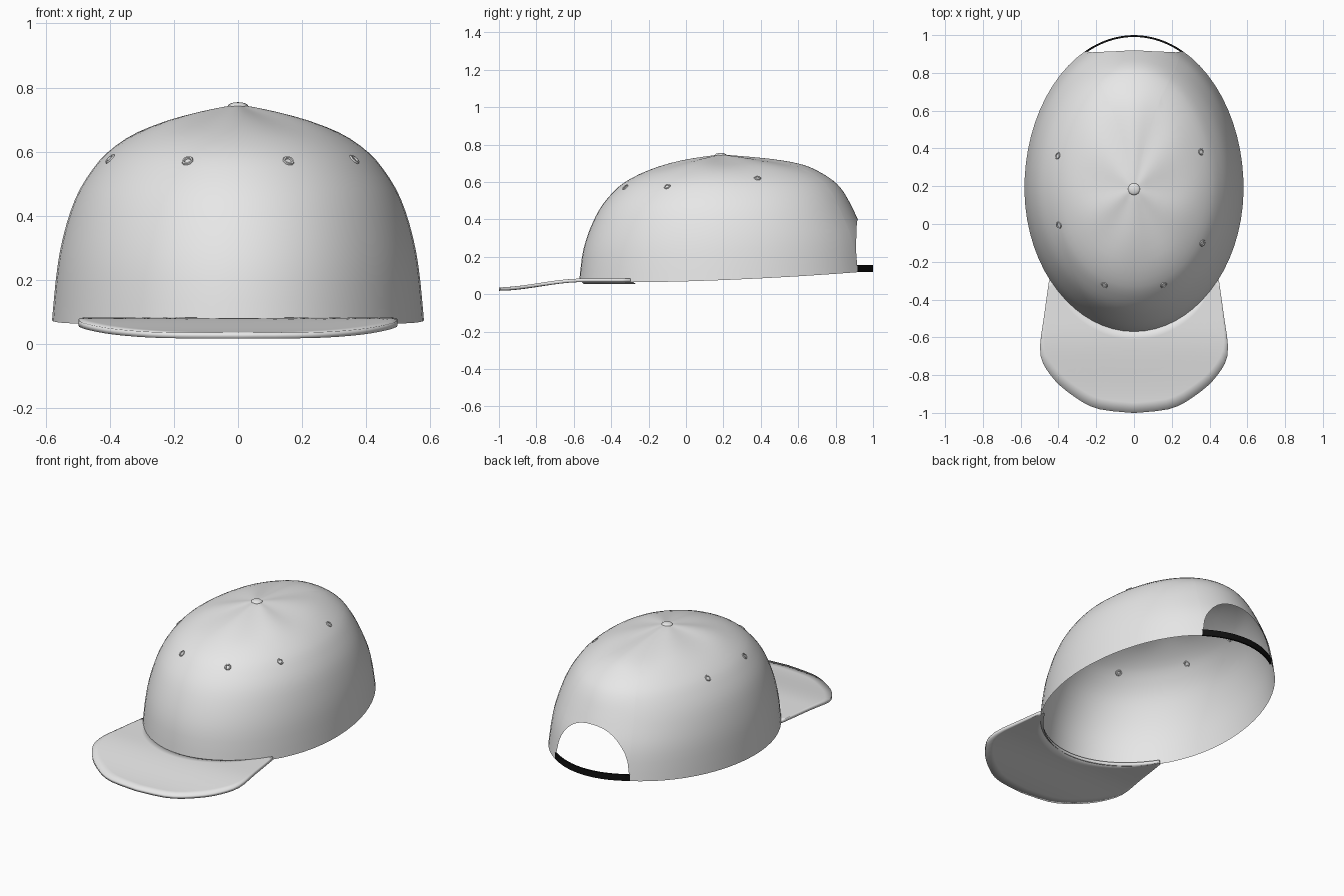
import bpy, bmesh, math
from mathutils import Vector
from mathutils.bvhtree import BVHTree

if "Cube" in bpy.data.objects:
    bpy.data.objects.remove(bpy.data.objects["Cube"])


def material(name, rgb):
    m = bpy.data.materials.new(name)
    m.use_nodes = True
    m.diffuse_color = (*rgb, 1)
    bsdf = next(n for n in m.node_tree.nodes if n.type == 'BSDF_PRINCIPLED')
    bsdf.inputs["Base Color"].default_value = (*rgb, 1)
    return m


FABRIC = material("light grey fabric", (0.8, 0.8, 0.8))
BLACK = material("black strap", (0.005, 0.005, 0.005))


def finish(obj, mat, angle=40):
    obj.data.materials.clear()
    obj.data.materials.append(mat)
    bpy.ops.object.select_all(action='DESELECT')
    obj.select_set(True)
    bpy.context.view_layer.objects.active = obj
    bpy.ops.object.shade_smooth_by_angle(angle=math.radians(angle))
    return obj


def loft(name, rings, mat, closed=False, cap=False):
    """Skin a list of equally long point rows."""
    bm = bmesh.new()
    rows = [[bm.verts.new(p) for p in r] for r in rings]
    n = len(rows[0])
    for lo, hi in zip(rows, rows[1:]):
        for i in range(n if closed else n - 1):
            k = (i + 1) % n
            bm.faces.new((lo[i], hi[i], hi[k], lo[k]))
    if cap:
        bm.faces.new(list(reversed(rows[-1])))
    mesh = bpy.data.meshes.new(name)
    bm.to_mesh(mesh)
    bm.free()
    obj = bpy.data.objects.new(name, mesh)
    bpy.context.collection.objects.link(obj)
    return finish(obj, mat)


def spline(points, s):
    """Smooth curve through points, s counted in points."""
    last = len(points) - 1
    i = min(int(s), last - 1)
    t = s - i
    p = [Vector(points[max(0, min(last, i + d))]) for d in (-1, 0, 1, 2)]
    return 0.5 * (2 * p[1] + (p[2] - p[0]) * t
                  + (2 * p[0] - 5 * p[1] + 4 * p[2] - p[3]) * t * t
                  + (3 * (p[1] - p[2]) + p[3] - p[0]) * t ** 3)


# Crown profile: height, half width, reach to front, reach to back
PROFILE = [(0.07, 0.58, 0.76, 0.81), (0.2, 0.568, 0.745, 0.79),
           (0.3, 0.553, 0.72, 0.765), (0.4, 0.527, 0.68, 0.725),
           (0.48, 0.495, 0.635, 0.69), (0.55, 0.45, 0.575, 0.65),
           (0.6, 0.405, 0.515, 0.605), (0.65, 0.335, 0.42, 0.53),
           (0.69, 0.25, 0.3, 0.43), (0.72, 0.14, 0.17, 0.26),
           (0.745, 0.02, 0.02, 0.02)]
TOP = len(PROFILE) - 1
CENTRE = 0.19
ARCH = 0.45       # half angle of the rear opening


def crown_point(a, s):
    """Angle a runs from the back; s climbs the profile."""
    z, hx, front, back = spline(PROFILE, s)
    c = math.cos(a)
    y = CENTRE + (back if c > 0 else front) * c
    rim = 0.06 + 0.026 * (y + 0.57) ** 2 + 0.018 * max(0, -c) ** 4
    z += (rim - 0.07) * max(0, 1 - (z - 0.07) / 0.4)
    if s > 7:     # slight seams between the panels
        z += 0.004 * math.cos(6 * a) * math.sin(math.pi * (s - 7) / (TOP - 7))
    return Vector((hx * math.sin(a), y, z))


# Crown with the arched opening at the back
angles = [ARCH * math.sin(math.pi * (i / 20 - 0.5)) for i in range(20)]
angles += [ARCH + (2 * math.pi - 2 * ARCH) * i / 56 for i in range(56)]


def start(a):
    return 2.9 * math.sqrt(max(0, 1 - abs(a / ARCH) ** 2.3)) if abs(a) < ARCH else 0


STEPS = 22
crown = loft("crown", [[crown_point(a, start(a) + (TOP - start(a)) * j / STEPS)
                        for a in angles] for j in range(STEPS + 1)],
             FABRIC, closed=True, cap=True)

# Hem tucked in under the front of the crown
hem_rings = [[], []]
for i in range(33):
    a = math.pi + 0.9 * (i / 16 - 1)
    p = crown_point(a, 0)
    hem_rings[1].append(p)
    hem_rings[0].append(Vector((p.x * 0.97, CENTRE + (p.y - CENTRE) * 0.97, 0.055)))
loft("front_hem", hem_rings, FABRIC)

# Brim between the crown rim and its outer edge
EDGE = [(0, -1), (0.2, -0.975), (0.34, -0.895), (0.44, -0.8),
        (0.497, -0.68), (0.475, -0.48), (0.45, -0.3)]


def brim_point(u, v):
    w = abs(u)
    side = -1 if u < 0 else 1
    outer = spline(EDGE, w * (len(EDGE) - 1))
    inner = Vector((0.565 * math.sin(0.87 * w), CENTRE - 0.745 * math.cos(0.87 * w)))
    x, y = inner.lerp(outer, v)
    t = max(0, min(1, (y + 1) / 0.45))
    z = 0.018 + 0.047 * t * t * (3 - 2 * t) + 0.012 * x * x * (1 - t)
    return Vector((side * x, y, z))


brim = loft("brim", [[brim_point(i / 20 - 1, j / 8) for i in range(41)]
                     for j in range(8, -1, -1)], FABRIC)
thick = brim.modifiers.new("thickness", 'SOLIDIFY')
thick.thickness = 0.018
thick.offset = -1

# Strap across the rear opening
strap_rings = []
for grow, lift in ((0, 0), (0.01, 0), (0.01, 0.038), (0, 0.038), (0, 0)):
    ring = []
    for i in range(17):
        a = 0.46 * (i / 8 - 1)
        ring.append(((0.57 + grow) * math.sin(a), CENTRE + (0.8 + grow) * math.cos(a),
                     0.118 + lift))
    strap_rings.append(ring)
loft("rear_strap", strap_rings, BLACK)

# Button on top
bpy.ops.mesh.primitive_uv_sphere_add(segments=16, ring_count=8, radius=0.032,
                                     location=(0, 0.185, 0.742))
button = bpy.context.object
button.name = "top_button"
button.scale.z = 0.4
finish(button, FABRIC)

# Ventilation eyelets laid on the crown surface
bm = bmesh.new()
bm.from_mesh(crown.data)
tree = BVHTree.FromBMesh(bm)
bm.free()
EYELETS = {"front_right": (-0.16, -0.33, 0.578), "front_left": (0.16, -0.33, 0.578),
           "side_right": (-0.41, -0.01, 0.59), "side_left": (0.37, -0.105, 0.585),
           "rear_right": (-0.42, 0.365, 0.6), "rear_left": (0.37, 0.385, 0.64)}
for place, spot in EYELETS.items():
    hit, normal, _, _ = tree.find_nearest(Vector(spot))
    turn = normal.to_track_quat('Z', 'Y').to_euler()
    bpy.ops.mesh.primitive_torus_add(major_segments=12, minor_segments=6,
                                     major_radius=0.014, minor_radius=0.005,
                                     location=hit, rotation=turn)
    ring = bpy.context.object
    ring.name = "eyelet_" + place
    finish(ring, FABRIC, 60)
